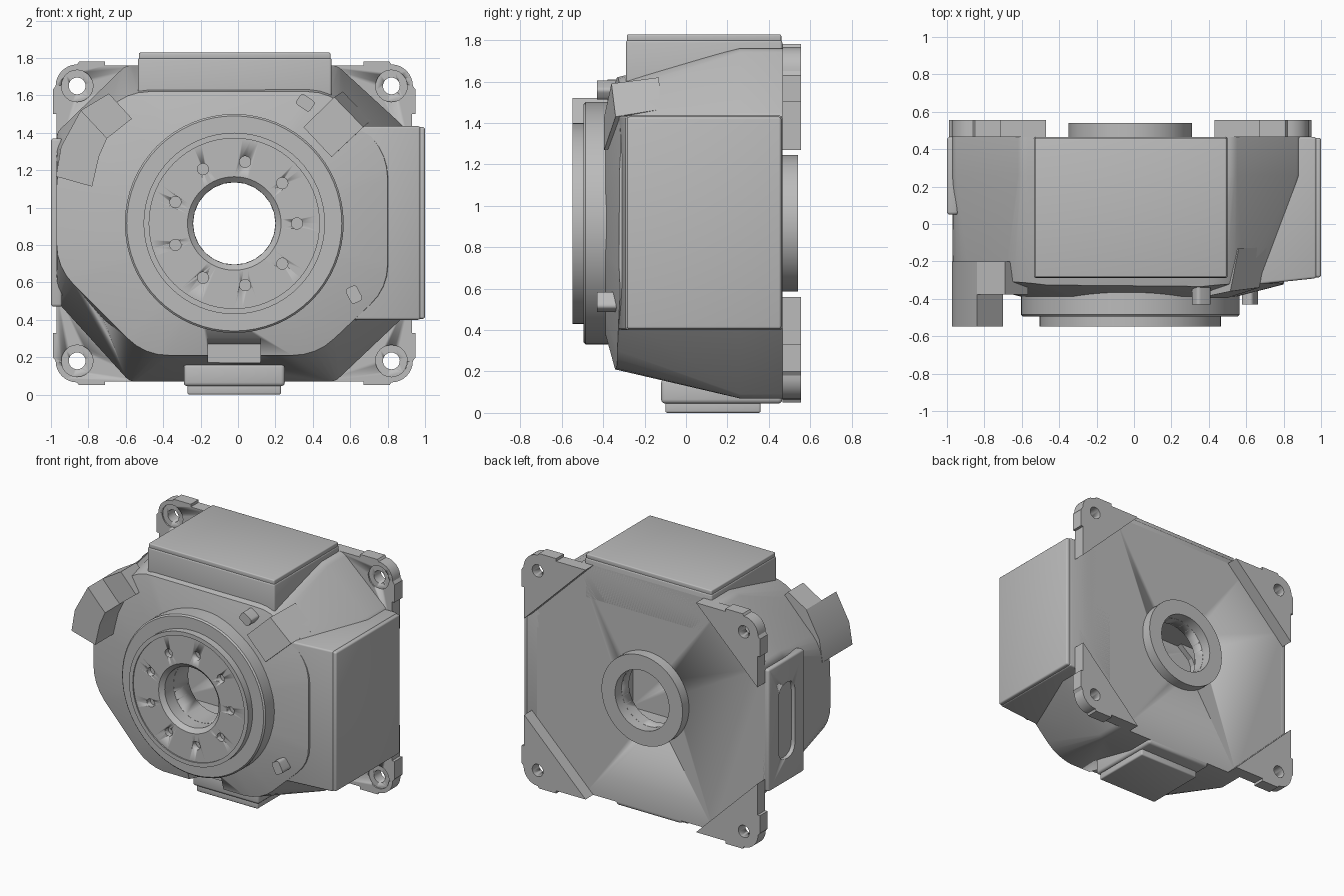
import bpy, bmesh
from math import sin, cos, pi, hypot, radians
from mathutils import Vector

if "Cube" in bpy.data.objects:
    bpy.data.objects.remove(bpy.data.objects["Cube"])

CX, CZ = -0.02, 0.915          # main axis
BACK = 0.465                   # rear face of the housing

grey = bpy.data.materials.new("cast_grey")
grey.use_nodes = True
grey.diffuse_color = (0.5, 0.5, 0.5, 1)
grey.node_tree.nodes["Principled BSDF"].inputs["Base Color"].default_value = (0.5, 0.5, 0.5, 1)


def finish(name, bm, bevel=0, angle=30):
    bmesh.ops.recalc_face_normals(bm, faces=bm.faces)
    me = bpy.data.meshes.new(name)
    bm.to_mesh(me)
    bm.free()
    me.materials.append(grey)
    ob = bpy.data.objects.new(name, me)
    bpy.context.collection.objects.link(ob)
    bpy.ops.object.select_all(action='DESELECT')
    ob.select_set(True)
    bpy.context.view_layer.objects.active = ob
    if bevel:
        mod = ob.modifiers.new("bevel", 'BEVEL')
        mod.width, mod.segments, mod.angle_limit = bevel, 3, radians(40)
        bpy.ops.object.modifier_apply(modifier="bevel")
    bpy.ops.object.shade_smooth_by_angle(angle=radians(angle))
    return ob


def loft(name, rings, cap=True, bevel=0):
    """Skin closed rings of equal length."""
    bm = bmesh.new()
    rows = [[bm.verts.new(p) for p in ring] for ring in rings]
    n = len(rows[0])
    pairs = list(zip(rows, rows[1:])) if cap else list(zip(rows, rows[1:] + rows[:1]))
    for a, b in pairs:
        for i in range(n):
            bm.faces.new((a[i], a[(i + 1) % n], b[(i + 1) % n], b[i]))
    if cap:
        bm.faces.new(rows[0])
        bm.faces.new(rows[-1])
    return finish(name, bm, bevel)


def prism(name, pts, y0, y1, bevel=0):
    return loft(name, [[(x, y, z) for x, z in pts] for y in (y0, y1)], bevel=bevel)


def box(name, x0, x1, y0, y1, z0, z1, bevel=0):
    return prism(name, [(x0, z0), (x1, z0), (x1, z1), (x0, z1)], y0, y1, bevel)


def circle(r, y, x=CX, z=CZ, n=64):
    return [(x + r * cos(2 * pi * i / n), y, z + r * sin(2 * pi * i / n)) for i in range(n)]


def lathe(name, profile, closed=True):
    return loft(name, [circle(r, y) for r, y in profile], cap=not closed)


def rod(x, z, r, y0, y1):
    return loft("cutter", [circle(r, y, x, z, 24) for y in (y0, y1)])


def cut(ob, *cutters):
    bpy.context.view_layer.objects.active = ob
    for c in cutters:
        c.hide_render = True
        mod = ob.modifiers.new("cut", 'BOOLEAN')
        mod.operation, mod.solver, mod.object = 'DIFFERENCE', 'EXACT', c
        bpy.ops.object.modifier_apply(modifier="cut")
        bpy.data.objects.remove(c)


def rounded(corners, f, steps=4):
    """Round every corner of a polygon, starting f away from it."""
    out, n = [], len(corners)
    for i in range(n):
        p = Vector(corners[i])
        a = p + (Vector(corners[i - 1]) - p).normalized() * f
        b = p + (Vector(corners[(i + 1) % n]) - p).normalized() * f
        for k in range(steps + 1):
            t = k / steps
            out.append(tuple(a * (1 - t) ** 2 + p * 2 * t * (1 - t) + b * t * t))
    return out


# Housing: octagonal rear, tapering to a softer, slightly conical front
rear = rounded([(-.97, .5), (-.58, .07), (.52, .07), (.89, .42),
                (.89, 1.43), (.53, 1.76), (-.6, 1.76), (-.97, 1.4)], .03)
front = rounded([(-.97, .68), (-.5, .21), (.42, .21), (.8, .57),
                 (.8, 1.28), (.5, 1.62), (-.6, 1.62), (-.97, 1.24)], .13)


def cone_ring(scale):
    ring = []
    for x, z in front:
        dx, dz = (x - CX) * scale, (z - CZ) * scale
        ring.append((CX + dx, -.36 + .25 * (hypot(dx, dz) - .7), CZ + dz))
    return ring


housing = loft("housing", [[(x, BACK, z) for x, z in rear],
                           [(x, .26, z) for x, z in rear],
                           cone_ring(1), cone_ring(.55)])
notch = loft("cutter", [[(x, -.6, .1), (x, -.17, .1), (x, -.17, .27), (x, -.6, .34)]
                        for x in (-.16, .12)])
cavity = box("cutter", -.72, .62, -.24, .38, .4, 1.45)
cut(housing, notch, cavity, rod(CX, CZ, .22, -1, 1))

# Front flange with stepped rim, and the rear collar
flange = lathe("front_flange", [(.22, -.3), (.585, -.3), (.585, -.485), (.575, -.495),
                                (.485, -.495), (.485, -.547), (.455, -.547), (.455, -.538),
                                (.25, -.538), (.22, -.51)])
for i in range(9):
    a = 2 * pi * i / 9
    cut(flange, rod(CX + .335 * cos(a), CZ + .335 * sin(a), .03, -.6, -.5))
lathe("rear_collar", [(.22, .4), (.33, .4), (.33, .54), (.22, .54)])

# Four corner mounting pads, mirrored about the main axis
arc = [(.84 + .115 * sin(t * pi / 16), .735 + .115 * cos(t * pi / 16)) for t in range(9)]
pad = [(.45, .845), (.69, .845), (.69, .865), (.83, .865)] + arc + \
      [(.97, .715), (.97, .585), (.95, .585), (.95, .355)]
for sx, side in ((-1, "right"), (1, "left")):
    for sz, level in ((-1, "lower"), (1, "upper")):
        ob = prism(f"{level}_{side}_mounting_pad",
                   [(CX + sx * u, CZ + sz * v) for u, v in pad], BACK, .555)
        hx, hz = CX + sx * .84, CZ + sz * .735
        cut(ob, rod(hx, hz, .045, 0, 1), rod(hx, hz, .085, .3, BACK + .01))

# Top cover box with a lid
box("top_cover", -.535, .5, -.29, BACK, 1.5, 1.8, .012)
box("top_lid", -.53, .495, -.285, BACK - .005, 1.79, 1.828, .008)

# Side cover box, drafted towards its outer face
loft("left_cover", [[(x, y0, z0), (x, BACK, z0), (x, BACK, z1), (x, y0, z1)]
                    for x, y0, z0, z1 in ((.6, -.33, .4, 1.435),
                                          (.975, -.29, .4, 1.435))], bevel=.012)
box("left_lid", .96, 1, -.285, BACK - .005, .405, 1.43, .012)

# Bottom terminal box and plate
box("bottom_box", -.29, .25, -.12, BACK, .045, .165, .02)
box("bottom_plate", -.27, .23, -.1, .36, 0, .06, .01)

# Thin slotted panel on the other side
panel = box("right_panel", -1, -.94, .05, BACK, .47, 1.37, .015)
slot = rounded([(.16, .64), (.35, .64), (.35, 1.2), (.16, 1.2)], .095, 6)
cut(panel, loft("cutter", [[(x, y, z) for y, z in slot] for x in (-1.1, -.965)]))

# Curved hood following the upper rim: a low step and a tall part
prism("hood_step", [(-.69, 1.61), (-.567, 1.475), (-.7, 1.37), (-.84, 1.52)], -.378, -.2)
prism("hood", [(-.84, 1.52), (-.7, 1.37), (-.743, 1.273), (-.78, 1.112),
               (-.973, 1.166), (-.946, 1.326)], -.548, -.2)

# Slanted block on the opposite upper rim
loft("rim_block", [[(.35, -.395, 1.43), (.515, -.36, 1.59), (.56, -.13, 1.62), (.38, -.13, 1.44)],
                   [(.5, -.395, 1.27), (.67, -.34, 1.43), (.71, -.125, 1.465), (.53, -.13, 1.29)]])

# Small locating pegs on the front face
for name, x, z, a in (("upper_peg", .36, 1.56, -.6), ("lower_peg", .62, .535, -1.1)):
    shape = [(-.045, -.033), (.045, -.033), (.045, .033), (-.045, .033)]
    turned = [(x + u * cos(a) - v * sin(a), z + u * sin(a) + v * cos(a)) for u, v in shape]
    prism(name, rounded(turned, .02), -.43, -.25)
